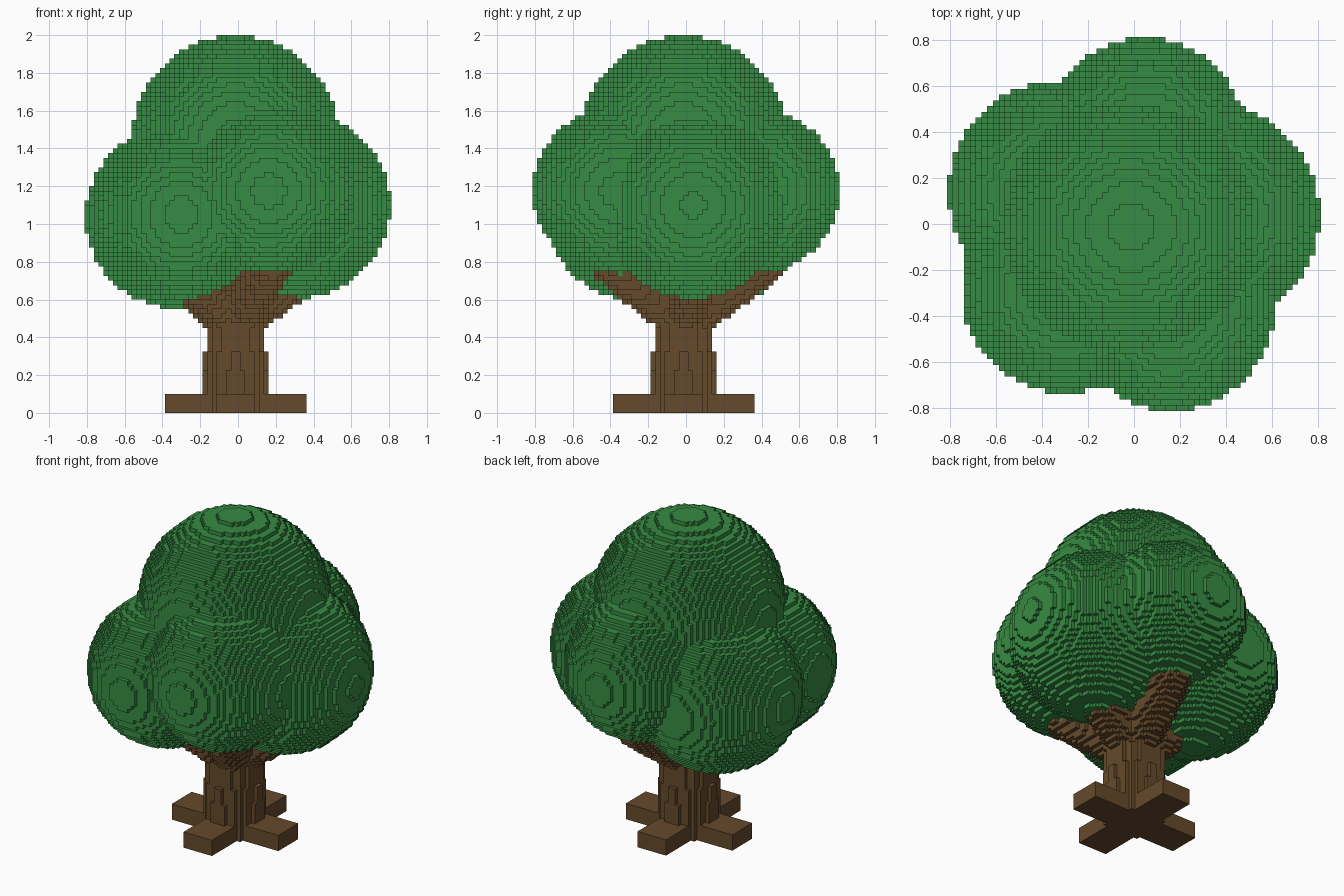
import bpy
import bmesh
from math import sqrt, floor, ceil, hypot
from mathutils import Vector

cube = bpy.data.objects.get("Cube")
if cube:
    bpy.data.objects.remove(cube)

UNIT = 0.025           # edge of one block
AXIS = -0.5            # trunk axis in block units, for x and y


def make_material(name, rgb):
    mat = bpy.data.materials.new(name)
    mat.use_nodes = True
    colour = (*rgb, 1.0)
    mat.diffuse_color = colour
    bsdf = mat.node_tree.nodes["Principled BSDF"]
    bsdf.inputs["Base Color"].default_value = colour
    bsdf.inputs["Roughness"].default_value = 0.9
    return mat


def ball(centre, radius):
    """Blocks whose centres lie inside a sphere."""
    c = Vector(centre)
    lo = [floor(v - radius) for v in c]
    hi = [ceil(v + radius) + 1 for v in c]
    return {(x, y, z)
            for x in range(lo[0], hi[0])
            for y in range(lo[1], hi[1])
            for z in range(max(lo[2], 0), hi[2])
            if (x - c.x) ** 2 + (y - c.y) ** 2 + (z + 0.5 - c.z) ** 2 <= radius ** 2}


def box(half_x, half_y, height):
    """Blocks of an upright box around the trunk axis."""
    return {(x, y, z) for x in range(-half_x, half_x)
            for y in range(-half_y, half_y) for z in range(height)}


def build(name, blocks, solid, mat):
    """Mesh the block faces that are not covered by another block."""
    bm = bmesh.new()
    verts = {}

    def vert(p):
        if p not in verts:
            verts[p] = bm.verts.new(((p[0] - 0.5) * UNIT, (p[1] - 0.5) * UNIT, p[2] * UNIT))
        return verts[p]

    for block in blocks:
        for axis in range(3):
            u, v = (axis + 1) % 3, (axis + 2) % 3
            for side in (0, 1):
                near = list(block)
                near[axis] += 2 * side - 1
                if tuple(near) in solid:
                    continue
                ring = []
                for du, dv in ((0, 0), (1, 0), (1, 1), (0, 1)):
                    p = list(block)
                    p[axis] += side
                    p[u] += du
                    p[v] += dv
                    ring.append(vert(tuple(p)))
                bm.faces.new(ring if side else ring[::-1])
    mesh = bpy.data.meshes.new(name)
    bm.to_mesh(mesh)
    bm.free()
    mesh.materials.append(mat)
    obj = bpy.data.objects.new(name, mesh)
    bpy.context.collection.objects.link(obj)
    return obj


# Foliage: a crown ball over a ring of five smaller balls
crown = ((AXIS, AXIS, 58), 21.9)
ring_balls = [
    ((-12, -11.5, 42), 17.9),
    ((6.5, -14.5, 47), 17.9),
    ((12.5, 1.5, 44), 19.7),
    ((2, 15, 47), 17.4),
    ((-13, 5.5, 41.5), 19.3),
]
leaves = ball(*crown)
for centre, radius in ring_balls:
    leaves |= ball(centre, radius)

# Roots: a flat cross on the ground
wood = box(15, 4, 4) | box(4, 15, 4)

# Trunk: a slightly tapered round column
for z in range(30):
    radius = 7.0 - 0.037 * z
    wood |= {(x, y, z) for x in range(-8, 8) for y in range(-8, 8)
             if hypot(x - AXIS, y - AXIS) <= radius}

# Branches: one slanted limb towards each ball of the ring
for (cx, cy, cz), radius in ring_balls:
    heading = Vector((cx - AXIS, cy - AXIS, 0)).normalized()
    for step in range(18):
        spot = Vector((AXIS, AXIS, 19)) + heading * step + Vector((0, 0, 0.73 * step))
        wood |= ball(spot, 4.5)

wood -= leaves
solid = wood | leaves
build("foliage", leaves, solid, make_material("leaf green", (0.037, 0.26, 0.056)))
build("trunk_and_roots", wood, solid, make_material("bark brown", (0.13, 0.067, 0.024)))
